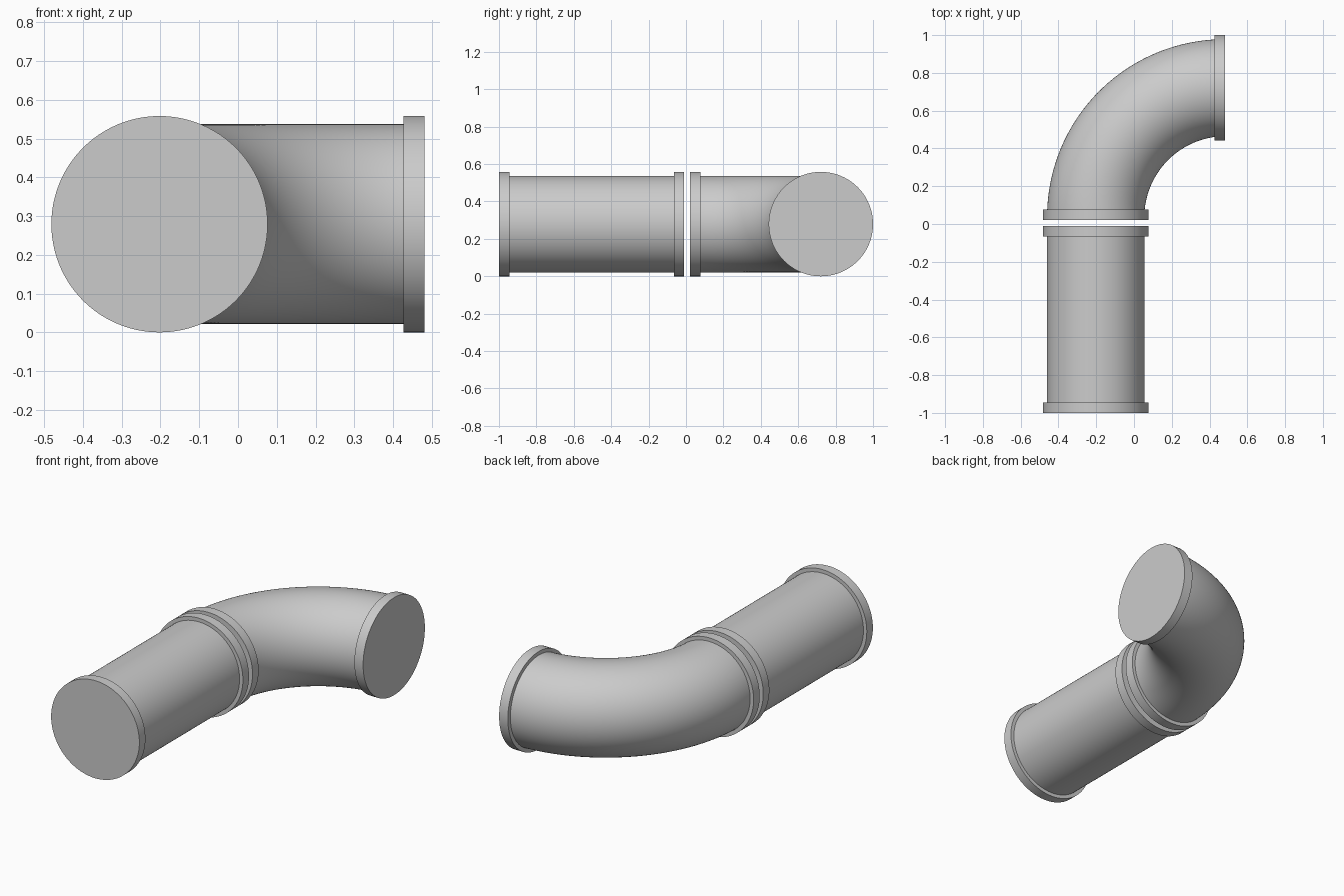
import bpy, bmesh, math
from mathutils import Vector

if "Cube" in bpy.data.objects:
    bpy.data.objects.remove(bpy.data.objects["Cube"])

SEG = 96
R_PIPE, R_FLANGE, T = 0.258, 0.279, 0.055
X0, Z0, Y_END = -0.2025, 0.279, 0.721

grey = bpy.data.materials.new("pipe_grey")
grey.diffuse_color = (0.6, 0.6, 0.6, 1)
grey.use_nodes = True
grey.node_tree.nodes["Principled BSDF"].inputs["Base Color"].default_value = grey.diffuse_color


def tube(name, rings):
    """Skin circles given as (centre, direction angle in the xy plane, radius), with capped ends."""
    bm = bmesh.new()
    loops = []
    for (x, y), ang, r in rings:
        side = Vector((math.sin(ang), -math.cos(ang), 0))
        loops.append([bm.verts.new(Vector((x, y, Z0)) + side * r * math.cos(t)
                                   + Vector((0, 0, r * math.sin(t))))
                      for t in (2 * math.pi * i / SEG for i in range(SEG))])
    for a, b in zip(loops, loops[1:]):
        for i in range(SEG):
            j = (i + 1) % SEG
            bm.faces.new((a[i], a[j], b[j], b[i]))
    bm.faces.new(loops[0])
    bm.faces.new(loops[-1])
    bmesh.ops.recalc_face_normals(bm, faces=bm.faces)
    me = bpy.data.meshes.new(name)
    bm.to_mesh(me)
    bm.free()
    me.materials.append(grey)
    ob = bpy.data.objects.new(name, me)
    bpy.context.collection.objects.link(ob)
    bpy.ops.object.select_all(action='DESELECT')
    ob.select_set(True)
    bpy.context.view_layer.objects.active = ob
    bpy.ops.object.shade_smooth_by_angle(angle=math.radians(30))


UP = math.pi / 2

# straight pipe with a collar at each end
y0, y1 = -1.0, -0.01
tube("straight_pipe", [((X0, y), UP, r) for y, r in (
    (y0, R_FLANGE), (y0 + T, R_FLANGE), (y0 + T, R_PIPE),
    (y1 - T, R_PIPE), (y1 - T, R_FLANGE), (y1, R_FLANGE))])

# elbow: collar, quarter bend, collar
ys, xe = 0.022, 0.4815
bend = xe - X0
cy = Y_END - bend
start = math.asin((ys + T - cy) / bend)
end = math.acos(T / bend)
rings = [((X0, ys), UP, R_FLANGE), ((X0, ys + T), UP, R_FLANGE)]
N = 48
for k in range(N + 1):
    t = start + (end - start) * k / N
    rings.append(((xe - bend * math.cos(t), cy + bend * math.sin(t)), UP * (1 - k / N), R_PIPE))
rings += [((xe - T, Y_END), 0, R_FLANGE), ((xe, Y_END), 0, R_FLANGE)]
tube("elbow_pipe", rings)
